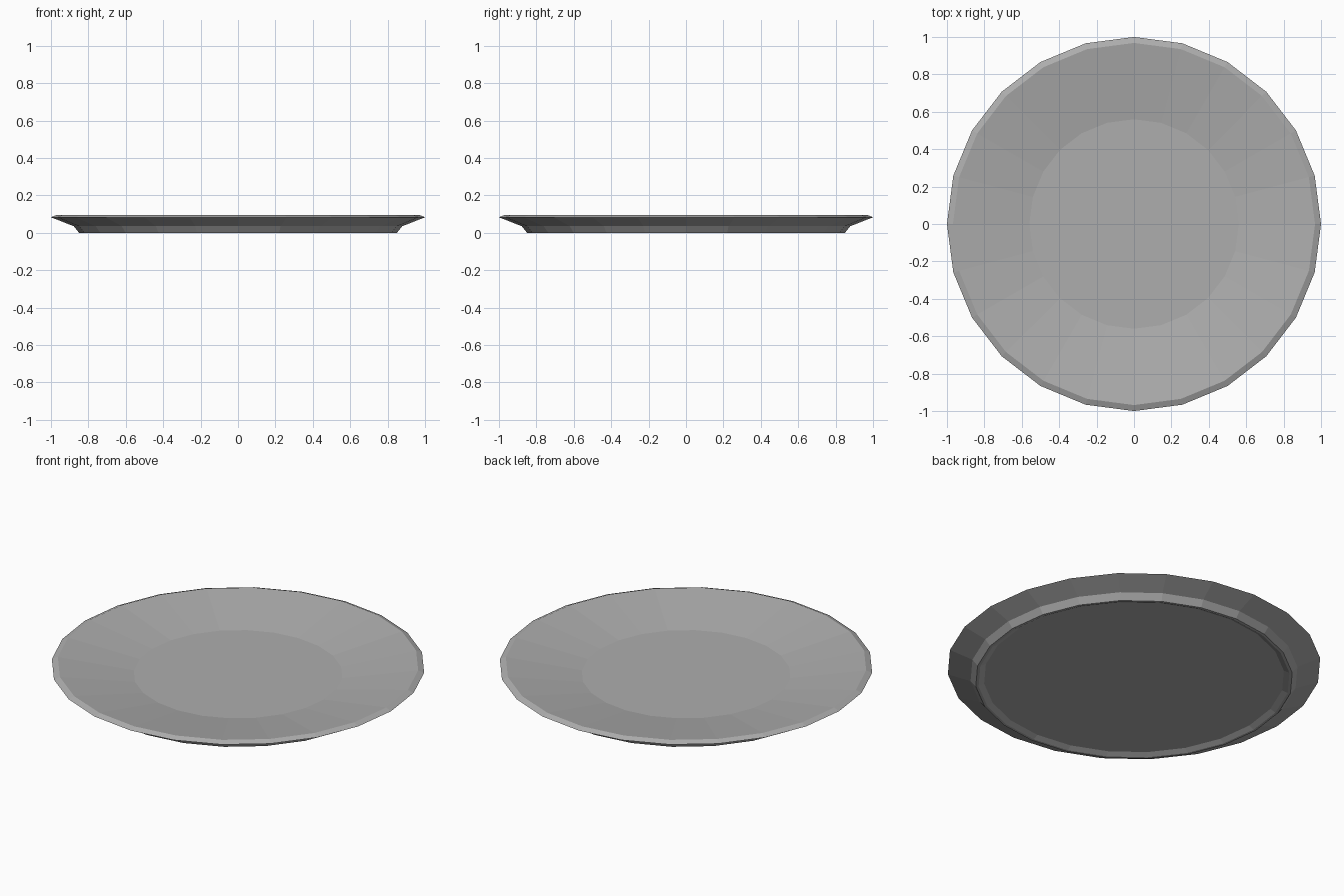
import bpy
import bmesh
import math

cube = bpy.data.objects.get("Cube")
if cube:
    bpy.data.objects.remove(cube, do_unlink=True)

SIDES = 24

# One plain grey for the whole dish
grey = bpy.data.materials.new("plain_grey")
grey.use_nodes = True
colour = (0.42, 0.42, 0.42, 1.0)
grey.diffuse_color = colour
grey.node_tree.nodes["Principled BSDF"].inputs["Base Color"].default_value = colour

# Radius and height, from the underside centre round to the upper centre
profile = [
    (0.805, 0.015),  # recessed underside
    (0.835, 0.0),    # foot ring, inner edge
    (0.85, 0.0),     # foot ring, outer edge
    (0.878, 0.035),  # top of the foot
    (1.0, 0.083),    # widest edge
    (0.968, 0.096),  # rim
    (0.56, 0.034),   # flat well
]


def lathe(name, points, material):
    """Spin a profile into a closed, flat-faced solid."""
    bm = bmesh.new()
    rings = []
    for radius, height in points:
        angles = [math.tau * i / SIDES for i in range(SIDES)]
        rings.append([bm.verts.new((radius * math.cos(a), radius * math.sin(a), height))
                      for a in angles])
    for low, high in zip(rings, rings[1:]):
        for i in range(SIDES):
            j = (i + 1) % SIDES
            bm.faces.new((low[i], low[j], high[j], high[i]))
    bm.faces.new(rings[0][::-1])
    bm.faces.new(rings[-1])
    bmesh.ops.recalc_face_normals(bm, faces=bm.faces)
    mesh = bpy.data.meshes.new(name)
    bm.to_mesh(mesh)
    bm.free()
    mesh.materials.append(material)
    obj = bpy.data.objects.new(name, mesh)
    bpy.context.collection.objects.link(obj)
    return obj


lathe("plate", profile, grey)
